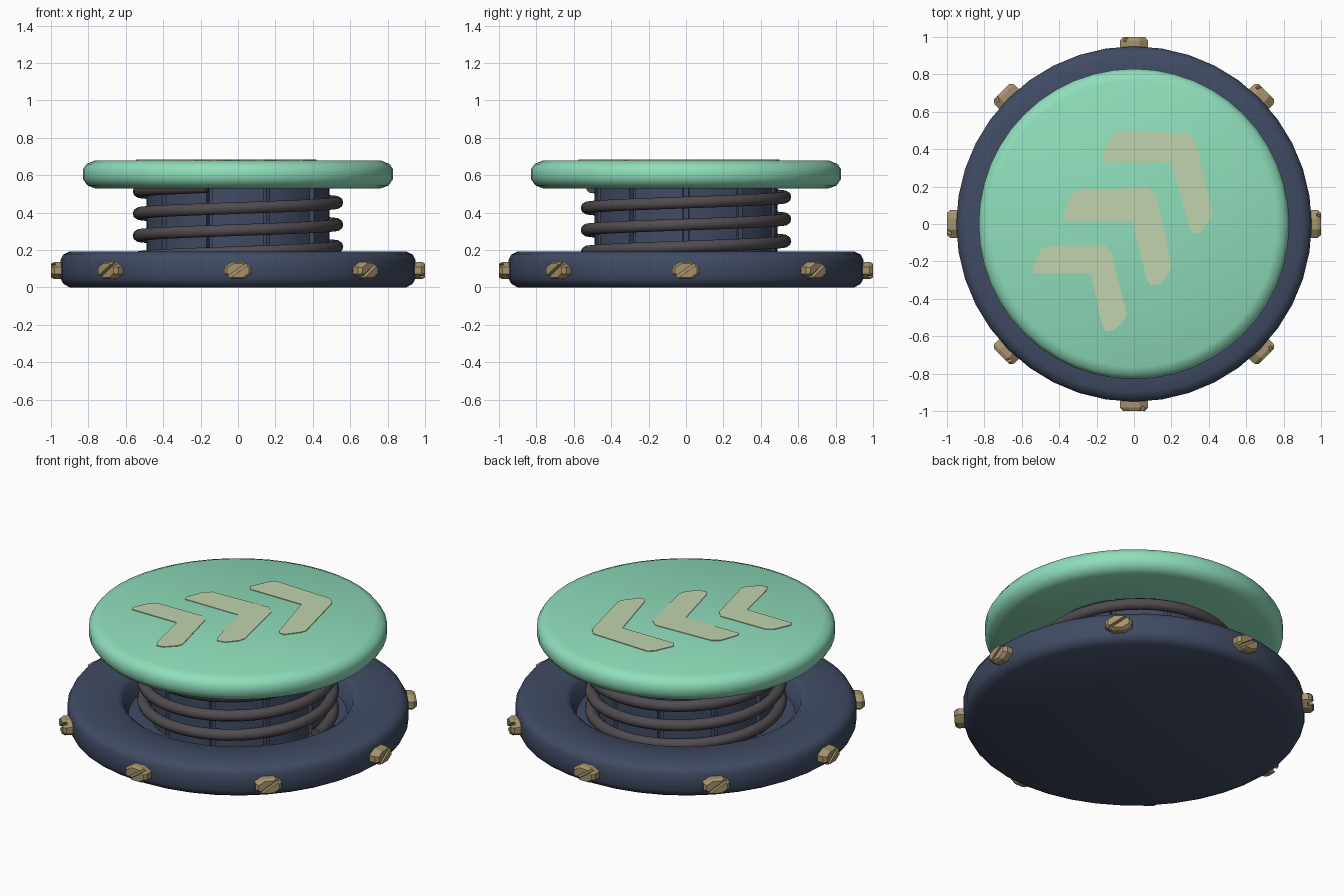
import bpy, bmesh, math
from mathutils import Matrix

if "Cube" in bpy.data.objects:
    bpy.data.objects.remove(bpy.data.objects["Cube"])


def material(name, rgb):
    def lin(c):
        c /= 255
        return c / 12.92 if c < 0.04045 else ((c + 0.055) / 1.055) ** 2.4
    m = bpy.data.materials.new(name)
    m.diffuse_color = (*[lin(c) for c in rgb], 1)
    m.use_nodes = True
    m.node_tree.nodes["Principled BSDF"].inputs["Base Color"].default_value = m.diffuse_color
    return m


NAVY = material("navy", (64, 75, 99))
GREEN = material("mint green", (143, 222, 187))
PALE = material("pale green", (192, 211, 172))
STEEL = material("dark steel", (80, 75, 79))
BRASS = material("brass", (165, 147, 108))


def finish(bm, name, mat, angle=40):
    bmesh.ops.recalc_face_normals(bm, faces=bm.faces[:])
    me = bpy.data.meshes.new(name)
    bm.to_mesh(me)
    bm.free()
    ob = bpy.data.objects.new(name, me)
    bpy.context.collection.objects.link(ob)
    me.materials.append(mat)
    if angle:
        bpy.ops.object.select_all(action='DESELECT')
        ob.select_set(True)
        bpy.context.view_layer.objects.active = ob
        bpy.ops.object.shade_smooth_by_angle(angle=math.radians(angle))
    return ob


def lathe(name, profile, mat, steps, angle=40):
    """Spin an (r, z) profile that starts and ends on the axis."""
    bm = bmesh.new()
    vs = [bm.verts.new((r, 0, z)) for r, z in profile]
    es = [bm.edges.new(p) for p in zip(vs, vs[1:])]
    bmesh.ops.spin(bm, geom=vs + es, cent=(0, 0, 0), axis=(0, 0, 1),
                   angle=math.tau, steps=steps, use_duplicate=False)
    bmesh.ops.remove_doubles(bm, verts=bm.verts[:], dist=0.0005)
    return finish(bm, name, mat, angle)


def prism(name, outline, z0, z1, mat):
    """Extrude a flat outline upwards."""
    bm = bmesh.new()
    face = bm.faces.new([bm.verts.new((x, y, z0)) for x, y in outline])
    new = bmesh.ops.extrude_face_region(bm, geom=[face])['geom']
    bmesh.ops.translate(bm, vec=(0, 0, z1 - z0),
                        verts=[v for v in new if isinstance(v, bmesh.types.BMVert)])
    return finish(bm, name, mat, 30)


# Base ring with a recessed well
lathe("base", [(0, 0), (0.90, 0), (0.935, 0.02), (0.95, 0.05), (0.95, 0.145),
               (0.935, 0.175), (0.90, 0.192), (0.67, 0.192), (0.64, 0.17),
               (0.61, 0.08), (0, 0.08)], NAVY, 40)

# Top pad with rounded rim
lathe("top_pad", [(0, 0.53), (0.765, 0.53), (0.805, 0.545), (0.83, 0.58),
                  (0.83, 0.63), (0.81, 0.66), (0.765, 0.678), (0, 0.68)], GREEN, 48)

# Central column: ten panels parted by narrow grooves
ring = []
for i in range(10):
    a0 = math.tau * i / 10
    for r, deg in ((0.46, -1.5), (0.46, 1.5), (0.49, 2), (0.49, 10),
                   (0.49, 18), (0.49, 26), (0.49, 34)):
        a = a0 + math.radians(deg)
        ring.append((r * math.cos(a), r * math.sin(a)))
prism("column", ring, 0.07, 0.54, NAVY)

# Coil spring, rising anticlockwise
STEPS, TURNS, SIDES, PITCH, WIRE = 40, 3.7, 10, 0.118, 0.033
bm = bmesh.new()
rows = []
for i in range(int(STEPS * TURNS) + 1):
    a = math.tau * i / STEPS
    z = 0.1 + PITCH * i / STEPS
    row = []
    for j in range(SIDES):
        b = math.tau * j / SIDES
        r = 0.53 + WIRE * math.cos(b)
        row.append(bm.verts.new((r * math.cos(a), r * math.sin(a), z + WIRE * math.sin(b))))
    rows.append(row)
for p, q in zip(rows, rows[1:]):
    for j in range(SIDES):
        k = (j + 1) % SIDES
        bm.faces.new((p[j], p[k], q[k], q[j]))
bm.faces.new(rows[0])
bm.faces.new(rows[-1])
finish(bm, "spring", STEEL, 60)

# Three chevrons as thin plates on the pad
CHEVRONS = [
    [(-.15, .33), (-.17, .36), (-.12, .47), (-.09, .50), (.29, .485), (.33, .44),
     (.42, .06), (.41, .03), (.35, -.05), (.32, -.05), (.30, -.03), (.20, .33)],
    [(-.37, .015), (-.38, .04), (-.34, .15), (-.30, .18), (.07, .195), (.12, .155),
     (.20, -.22), (.19, -.26), (.14, -.32), (.09, -.33), (.07, -.30), (-.01, .015)],
    [(-.535, -.265), (-.545, -.24), (-.50, -.14), (-.46, -.115), (-.16, -.11), (-.12, -.15),
     (-.04, -.48), (-.05, -.51), (-.11, -.57), (-.15, -.575), (-.17, -.54), (-.23, -.265)],
]
for n, pts in enumerate(CHEVRONS):
    prism(f"chevron_{n + 1}", pts, 0.676, 0.683, PALE)

# Slotted bolt heads around the rim, each head two halves on a thin core
def bolt(name, turn):
    bm = bmesh.new()
    # stacked eight-sided rings: (depth, scale)
    levels = [(0.92, 1.0), (0.982, 1.0), (1.0, 0.8)]
    rings = []
    for d, s in levels:
        rings.append([bm.verts.new((d, 0.08 * s * math.cos(t), 0.09 + 0.05 * s * math.sin(t)))
                      for t in (math.tau * (i + 0.5) / 8 for i in range(8))])
    for p, q in zip(rings, rings[1:]):
        for i in range(8):
            j = (i + 1) % 8
            bm.faces.new((p[i], p[j], q[j], q[i]))
    bm.faces.new(rings[0])
    bm.faces.new(rings[-1])
    bmesh.ops.recalc_face_normals(bm, faces=bm.faces[:])
    bmesh.ops.rotate(bm, verts=bm.verts[:], cent=(0, 0, 0),
                     matrix=Matrix.Rotation(turn, 3, 'Z'))
    head = finish(bm, name, BRASS, 0)
    mod = head.modifiers.new("slot", 'BOOLEAN')
    mod.operation = 'DIFFERENCE'
    mod.solver = 'EXACT'
    # diagonal slot cutter
    cut = bmesh.new()
    bmesh.ops.create_cube(cut, size=1)
    mat = (Matrix.Rotation(turn, 4, 'Z') @ Matrix.Translation((1.0, 0, 0.09))
           @ Matrix.Rotation(math.radians(35), 4, 'X')
           @ Matrix.Diagonal((0.05, 0.3, 0.016, 1)))
    bmesh.ops.transform(cut, matrix=mat, verts=cut.verts[:])
    cutter = finish(cut, name + "_cutter", BRASS, 0)
    cutter.hide_render = True
    mod.object = cutter
    bpy.context.view_layer.objects.active = head
    bpy.ops.object.modifier_apply(modifier=mod.name)
    bpy.data.objects.remove(cutter)


for n in range(8):
    bolt(f"bolt_{n + 1}", math.tau * n / 8)
